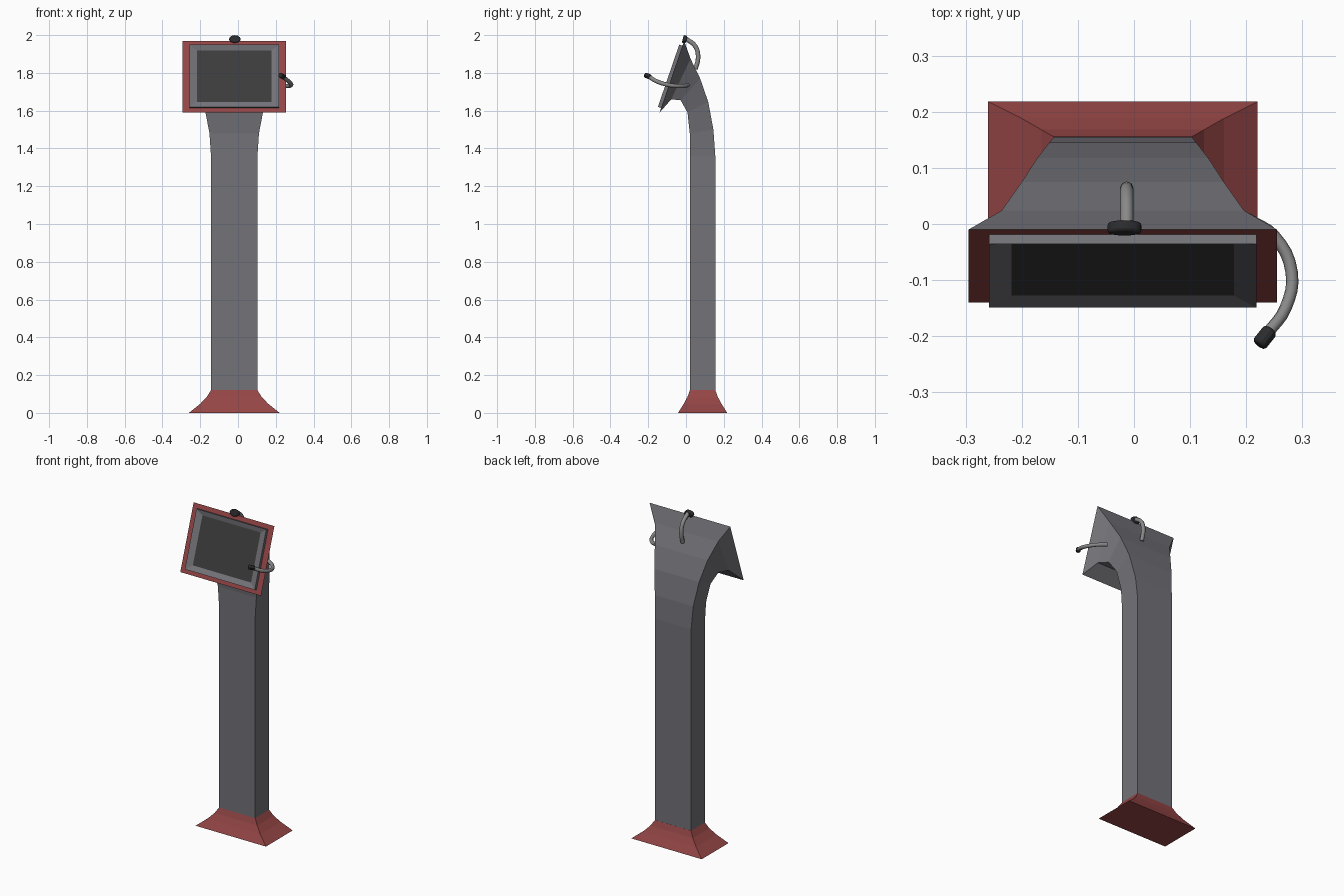
import bpy, bmesh
from mathutils import Vector

if "Cube" in bpy.data.objects:
    bpy.data.objects.remove(bpy.data.objects["Cube"])

CX = -0.02  # centre line of the kiosk


def material(name, rgb):
    m = bpy.data.materials.new(name)
    m.diffuse_color = (*rgb, 1)
    m.use_nodes = True
    m.node_tree.nodes["Principled BSDF"].inputs["Base Color"].default_value = m.diffuse_color
    return m


RED = material("red", (0.30, 0.06, 0.06))
DARK = material("dark", (0.045, 0.045, 0.045))
BLACK = material("black", (0.025, 0.025, 0.028))
GREY = material("grey", (0.17, 0.17, 0.19))
TUBE = material("tube_grey", (0.25, 0.25, 0.25))


def loft(name, rings, mats, end_mat=0):
    """Skin a list of four-cornered rings and cap both ends."""
    bm = bmesh.new()
    vs = [[bm.verts.new(p) for p in r] for r in rings]
    for a, b in zip(vs, vs[1:]):
        for i in range(4):
            j = (i + 1) % 4
            bm.faces.new((a[i], a[j], b[j], b[i]))
    bm.faces.new(vs[0][::-1])
    bm.faces.new(vs[-1]).material_index = end_mat
    bmesh.ops.recalc_face_normals(bm, faces=bm.faces[:])
    me = bpy.data.meshes.new(name)
    bm.to_mesh(me)
    bm.free()
    for m in mats:
        me.materials.append(m)
    ob = bpy.data.objects.new(name, me)
    bpy.context.collection.objects.link(ob)
    return ob


def section(hw, front, back):
    """Ring of half width hw between a front and a back (y, z) point."""
    return [(CX - hw, *front), (CX + hw, *front), (CX + hw, *back), (CX - hw, *back)]


# Flared foot
foot = [(0.24, 0.13, 0), (0.18, 0.1, 0.048), (0.145, 0.08, 0.085), (0.123, 0.0675, 0.12)]
loft("base", [section(w, (0.088 - d, z), (0.088 + d, z)) for w, d, z in foot], [RED])

# Column that bends forward and widens into the head, red front face
column = [
    (0.123, (0.02, 0.12), (0.155, 0.12)),
    (0.123, (0.02, 1.36), (0.155, 1.36)),
    (0.131, (0.02, 1.48), (0.145, 1.50)),
    (0.152, (0.008, 1.59), (0.118, 1.645)),
    (0.180, (-0.028, 1.655), (0.075, 1.77)),
    (0.216, (-0.078, 1.66), (0.024, 1.875)),
    (0.275, (-0.14, 1.59), (-0.01, 1.97)),
]
loft("column_and_head", [section(*c) for c in column], [GREY, RED], 1)

# Screen panel lying on the tilted head face, with a sloped recess
ORIGIN = Vector((CX, -0.14, 1.59))
UP = Vector((0, 0.13, 0.38)).normalized()
OUT = Vector((0, -UP.z, UP.y))


def tilted(hw, u0, u1, d):
    return [ORIGIN + Vector((x, 0, 0)) + UP * u + OUT * d
            for x, u in ((-hw, u0), (hw, u0), (hw, u1), (-hw, u1))]


loft("screen_panel", [
    tilted(0.238, 0.026, 0.374, -0.002),
    tilted(0.238, 0.026, 0.374, 0.018),
    tilted(0.198, 0.058, 0.346, 0.007),
], [GREY, DARK], 1)


def tube(name, pts, radius):
    cu = bpy.data.curves.new(name, "CURVE")
    cu.dimensions = "3D"
    cu.bevel_depth = radius
    cu.bevel_resolution = 2
    cu.use_fill_caps = True
    cu.resolution_u = 4
    sp = cu.splines.new("BEZIER")
    sp.bezier_points.add(len(pts) - 1)
    for bp, p in zip(sp.bezier_points, pts):
        bp.co = p
        bp.handle_left_type = bp.handle_right_type = "AUTO"
    cu.materials.append(TUBE)
    ob = bpy.data.objects.new(name, cu)
    bpy.context.collection.objects.link(ob)
    bpy.ops.object.select_all(action="DESELECT")
    bpy.context.view_layer.objects.active = ob
    ob.select_set(True)
    bpy.ops.object.convert(target="MESH")


def knob(name, loc, axis, size, sides):
    """Bevelled disc whose axis points along the given direction."""
    bpy.ops.mesh.primitive_cylinder_add(vertices=sides, radius=0.5, depth=1, location=loc)
    ob = bpy.context.object
    ob.name = name
    ob.scale = size
    ob.rotation_euler = Vector(axis).to_track_quat("Z", "Y").to_euler()
    bpy.ops.object.transform_apply(location=False, rotation=False, scale=True)
    bv = ob.modifiers.new("rounded", "BEVEL")
    bv.width = 0.005
    bv.segments = 2
    ob.data.materials.append(BLACK)
    bpy.ops.object.shade_smooth_by_angle()


# Camera on a bent stalk over the top of the head
tube("camera_stalk", [(-0.013, 0.05, 1.82), (-0.013, 0.064, 1.88),
                      (-0.013, 0.05, 1.94), (-0.013, -0.002, 1.982)], 0.012)
knob("camera", (-0.017, -0.007, 1.978), (0, -1, 0.25), (0.062, 0.042, 0.02), 12)

# Microphone on a bent arm at the right side
tube("microphone_arm", [(0.2, 0.01, 1.735), (0.25, -0.022, 1.73), (0.281, -0.086, 1.735),
                        (0.27, -0.15, 1.753), (0.236, -0.197, 1.78)], 0.011)
knob("microphone", (0.233, -0.202, 1.783), (-0.6, -0.75, 0.3), (0.028, 0.028, 0.036), 12)
